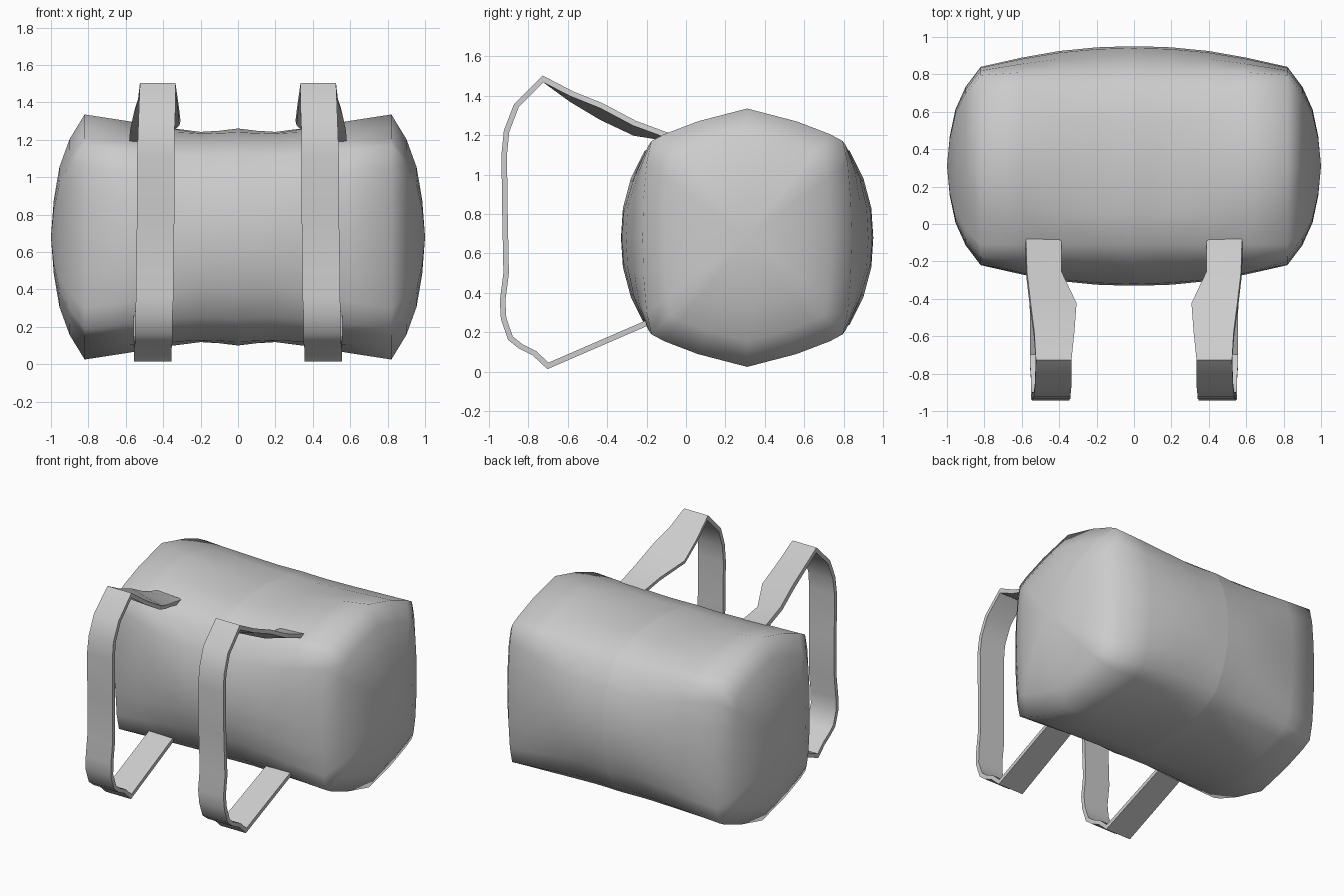
import bpy, bmesh
from mathutils import Vector

cube = bpy.data.objects.get("Cube")
if cube:
    bpy.data.objects.remove(cube, do_unlink=True)

grey = bpy.data.materials.new("plain grey")
grey.use_nodes = True
colour = (0.6, 0.6, 0.6, 1)
grey.diffuse_color = colour
grey.node_tree.nodes["Principled BSDF"].inputs["Base Color"].default_value = colour


def finish(bm, name):
    bmesh.ops.recalc_face_normals(bm, faces=bm.faces)
    for f in bm.faces:
        f.smooth = True
    mesh = bpy.data.meshes.new(name)
    bm.to_mesh(mesh)
    bm.free()
    mesh.materials.append(grey)
    obj = bpy.data.objects.new(name, mesh)
    bpy.context.collection.objects.link(obj)
    return obj


# Bag body: quarter sections (half depth, half height) at the middle and the ends
CENTRE = Vector((0, 0.31, 0.68))
MIDDLE = [(0, .58), (.25, .56), (.42, .51), (.52, .44), (.59, .3), (.63, .15), (.64, 0)]
END = [(0, .655), (.25, .59), (.42, .525), (.485, .49), (.51, .38), (.525, .2), (.53, 0)]
# x, blend of depth, blend of height
STATIONS = [(0, 0, 0), (.1, .02, -.16), (.2, .05, -.24), (.4, .23, .1),
            (.6, .55, .55), (.82, 1, 1)]
# end dome: x, scale of the section
DOME = [(.9, .8), (.955, .57), (.985, .3)]


def section(blend_y, blend_z):
    q = [(a[0] + (b[0] - a[0]) * blend_y, a[1] + (b[1] - a[1]) * blend_z)
         for a, b in zip(MIDDLE, END)]
    half = q + [(y, -z) for y, z in q[-2::-1]]
    return half + [(-y, z) for y, z in half[-2:0:-1]]


def bridge(bm, a, b):
    n = len(a)
    for i in range(n):
        bm.faces.new((a[i], a[(i + 1) % n], b[(i + 1) % n], b[i]))


def make_body():
    bm = bmesh.new()

    def ring(x, pts, s=1):
        return [bm.verts.new(CENTRE + Vector((x, y * s, z * s))) for y, z in pts]

    first = ring(0, section(0, 0))
    for side in (1, -1):
        rings = [first]
        rings += [ring(side * x, section(by, bz)) for x, by, bz in STATIONS[1:]]
        rings += [ring(side * x, section(1, 1), s) for x, s in DOME]
        for a, b in zip(rings, rings[1:]):
            bridge(bm, a, b)
        tip = bm.verts.new(CENTRE + Vector((side, 0, 0)))
        last = rings[-1]
        for i, v in enumerate(last):
            bm.faces.new((v, last[(i + 1) % len(last)], tip))
    # centre seam
    for e in bm.edges:
        if all(abs(v.co.x) < 1e-4 for v in e.verts):
            e.smooth = False
    return finish(bm, "bag_body")


# Shoulder strap stations: y, z of outer edge, inner x, outer x, drop of inner edge
STRAP = [(-.07, 1.19, .39, .58, .01), (-.26, 1.26, .39, .575, .05),
         (-.43, 1.35, .31, .555, .06), (-.58, 1.41, .32, .535, .03),
         (-.725, 1.485, .335, .525, 0), (-.86, 1.35, .335, .53, 0),
         (-.91, 1.22, .34, .535, 0), (-.922, 1.1, .34, .54, 0),
         (-.918, .8, .34, .54, 0), (-.912, .5, .345, .545, 0),
         (-.93, .36, .345, .545, 0), (-.925, .27, .35, .55, 0),
         (-.89, .17, .35, .55, 0), (-.84, .13, .35, .55, 0),
         (-.77, .095, .355, .555, 0), (-.7, .03, .355, .555, 0),
         (-.18, .255, .37, .56, 0)]


def make_strap(side, name):
    bm = bmesh.new()
    rows = [(bm.verts.new((side * xi, y, z - drop)), bm.verts.new((side * xo, y, z)))
            for y, z, xi, xo, drop in STRAP]
    for (a, b), (c, d) in zip(rows, rows[1:]):
        bm.faces.new((a, b, d, c))
    obj = finish(bm, name)
    solid = obj.modifiers.new("thickness", 'SOLIDIFY')
    solid.thickness = 0.028
    solid.offset = 0
    solid.use_even_offset = True
    bpy.ops.object.select_all(action='DESELECT')
    obj.select_set(True)
    bpy.context.view_layer.objects.active = obj
    bpy.ops.object.modifier_apply(modifier=solid.name)
    bpy.ops.object.shade_smooth_by_angle(angle=0.6)


make_body()
make_strap(1, "left_strap")
make_strap(-1, "right_strap")
